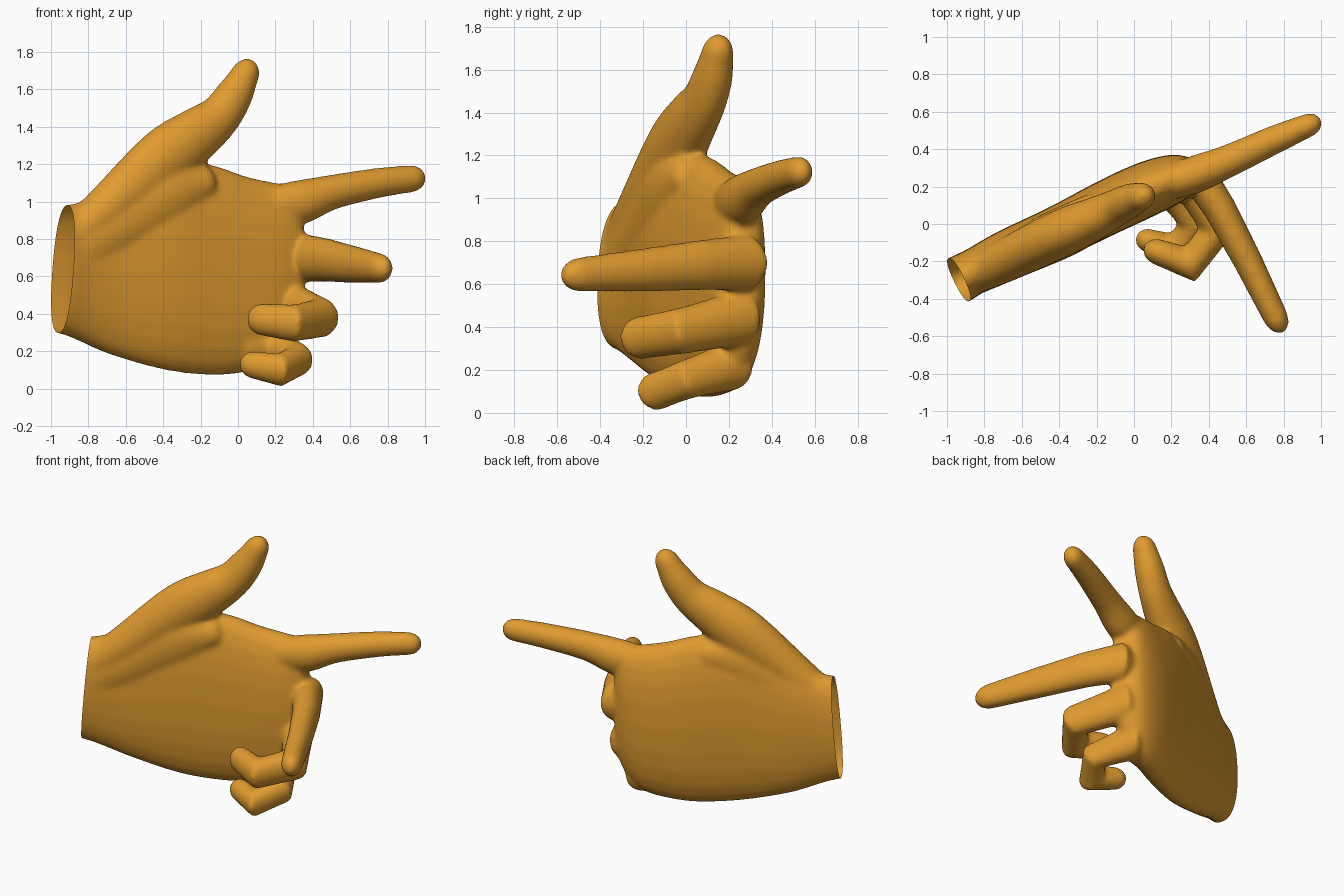
import bpy, bmesh, math
from mathutils import Vector

cube = bpy.data.objects.get("Cube")
if cube:
    bpy.data.objects.remove(cube, do_unlink=True)

SIDES = 24
UP = Vector((0, 0, 1))
ALONG = Vector((0.9, 0.436, 0)).normalized()   # wrist to knuckles
BACK = UP.cross(ALONG)                         # towards the back of the hand

skin = bpy.data.materials.new("warm_orange")
skin.use_nodes = True
color = (0.75, 0.33, 0.03, 1)
skin.diffuse_color = color
skin.node_tree.nodes["Principled BSDF"].inputs["Base Color"].default_value = color

bm = bmesh.new()


def flow(rows, steps=4):
    """Smooth curve through rows of numbers."""
    result = []
    for i in range(len(rows) - 1):
        quad = [rows[max(i - 1, 0)], rows[i], rows[i + 1], rows[min(i + 2, len(rows) - 1)]]
        for s in range(steps):
            t = s / steps
            result.append([b + t * ((c - a) + t * ((2 * a - 5 * b + 4 * c - d)
                           + t * (3 * b - a - 3 * c + d))) / 2 for a, b, c, d in zip(*quad)])
    return result + [rows[-1]]


def ring(center, side, up, power=1.0):
    """Closed loop; a power below one makes the oval boxier."""
    def curve(v):
        return math.copysign(abs(v) ** power, v)
    angles = [2 * math.pi * i / SIDES for i in range(SIDES)]
    return [bm.verts.new(center + side * curve(math.cos(a)) + up * curve(math.sin(a)))
            for a in angles]


def loft(rings):
    """Skin a row of loops and cap both ends."""
    for a, b in zip(rings, rings[1:]):
        for i in range(SIDES):
            j = (i + 1) % SIDES
            bm.faces.new((a[i], a[j], b[j], b[i]))
    bm.faces.new(rings[0][::-1])
    bm.faces.new(rings[-1])


def digit(path, ref=UP, tip=0.07):
    """Mitred oval tube with a round tip; path holds x, y, z, half width, half height."""
    pts = [Vector(p[:3]) for p in path]
    rings = []
    for i, p in enumerate(path):
        before = (pts[i] - pts[i - 1]).normalized() if i else None
        after = (pts[i + 1] - pts[i]).normalized() if i < len(pts) - 1 else None
        t = ((before or after) + (after or before)).normalized()
        miter = 1 / max(0.65, t.dot(before or after))
        side = ref.cross(t).normalized()
        up = t.cross(side)
        rings.append(ring(pts[i], side * p[3] * miter, up * p[4]))
    for k in range(1, 6):
        a = k * math.pi / 2 / 5.3
        rings.append(ring(pts[-1] + t * tip * math.sin(a),
                          side * p[3] * math.cos(a), up * p[4] * math.cos(a)))
    loft(rings)


# Palm: x, y, bottom, top, half thickness
palm = [(-1.08, -0.37, 0.32, 0.95, 0.125), (-0.94, -0.30, 0.29, 0.98, 0.128),
        (-0.84, -0.245, 0.25, 1.0, 0.122), (-0.68, -0.16, 0.18, 1.07, 0.128),
        (-0.4, -0.04, 0.1, 1.22, 0.14), (-0.15, 0.085, 0.07, 1.2, 0.147),
        (0.03, 0.17, 0.085, 1.14, 0.148), (0.16, 0.225, 0.12, 1.11, 0.14),
        (0.25, 0.26, 0.2, 1.09, 0.122), (0.305, 0.28, 0.31, 1.06, 0.095),
        (0.33, 0.29, 0.42, 1.0, 0.055)]
loft([ring(Vector((x, y, (lo + hi) / 2)), BACK * t, UP * (hi - lo) / 2, 0.85)
      for x, y, lo, hi, t in flow(palm)])

# Thumb with its fleshy base
digit(flow([(-0.9, -0.29, 0.8, 0.1, 0.1), (-0.7, -0.2, 0.96, 0.13, 0.115),
            (-0.4, -0.055, 1.225, 0.165, 0.128), (-0.22, 0.025, 1.36, 0.145, 0.115),
            (-0.1, 0.085, 1.455, 0.118, 0.1), (-0.02, 0.125, 1.57, 0.102, 0.092),
            (0.03, 0.145, 1.665, 0.08, 0.077)]), ref=BACK, tip=0.108)

# Pad filling the hollow between thumb base and palm
digit(flow([(-0.88, -0.28, 0.72, 0.16, 0.11), (-0.6, -0.145, 0.9, 0.2, 0.128),
            (-0.38, -0.045, 1.04, 0.2, 0.135), (-0.2, 0.045, 1.1, 0.11, 0.125)]), ref=BACK)

# Index finger, pointing
digit(flow([(0.05, 0.17, 0.97, 0.07, 0.08), (0.3, 0.255, 0.99, 0.1, 0.12),
            (0.5, 0.335, 1.05, 0.088, 0.094), (0.75, 0.45, 1.1, 0.077, 0.081),
            (0.925, 0.525, 1.122, 0.064, 0.074)]), tip=0.085)

# Middle finger, bent forward at the knuckle
digit([(0.1, 0.19, 0.7, 0.1, 0.125), (0.34, 0.27, 0.7, 0.095, 0.13),
       (0.46, 0.08, 0.69, 0.088, 0.118), (0.61, -0.2, 0.665, 0.078, 0.102),
       (0.75, -0.485, 0.645, 0.068, 0.082)], tip=0.11)

# Ring finger, curled
digit([(0.08, 0.18, 0.44, 0.1, 0.125), (0.29, 0.24, 0.44, 0.095, 0.13),
       (0.445, -0.03, 0.38, 0.083, 0.108), (0.3, -0.215, 0.35, 0.08, 0.1),
       (0.13, -0.15, 0.37, 0.07, 0.087)], tip=0.085)

# Little finger, curled
digit([(0.02, 0.14, 0.23, 0.1, 0.11), (0.2, 0.2, 0.215, 0.095, 0.115),
       (0.32, 0.0, 0.155, 0.074, 0.093), (0.225, -0.14, 0.1, 0.074, 0.09),
       (0.08, -0.09, 0.128, 0.065, 0.074)], tip=0.075)

bmesh.ops.recalc_face_normals(bm, faces=bm.faces)
mesh = bpy.data.meshes.new("hand")
bm.to_mesh(mesh)
bm.free()
hand = bpy.data.objects.new("hand", mesh)
bpy.context.collection.objects.link(hand)

# Fuse the parts into one soft skin
fuse = hand.modifiers.new("fuse", 'REMESH')
fuse.mode = 'VOXEL'
fuse.voxel_size = 0.014
soften = hand.modifiers.new("soften", 'SMOOTH')
soften.factor = 0.5
soften.iterations = 14
bpy.context.view_layer.update()
graph = bpy.context.evaluated_depsgraph_get()
skinned = bpy.data.meshes.new_from_object(hand.evaluated_get(graph))
hand.modifiers.clear()
hand.data = skinned

# Cut the wrist open
bm = bmesh.new()
bm.from_mesh(skinned)
bmesh.ops.bisect_plane(bm, geom=bm.verts[:] + bm.edges[:] + bm.faces[:],
                       plane_co=(-0.935, -0.3, 0.64), plane_no=(0.9, 0.44, -0.08),
                       clear_inner=True)
for f in bm.faces:
    f.smooth = True
    f.material_index = 0
bm.to_mesh(skinned)
bm.free()
skinned.materials.clear()
skinned.materials.append(skin)
